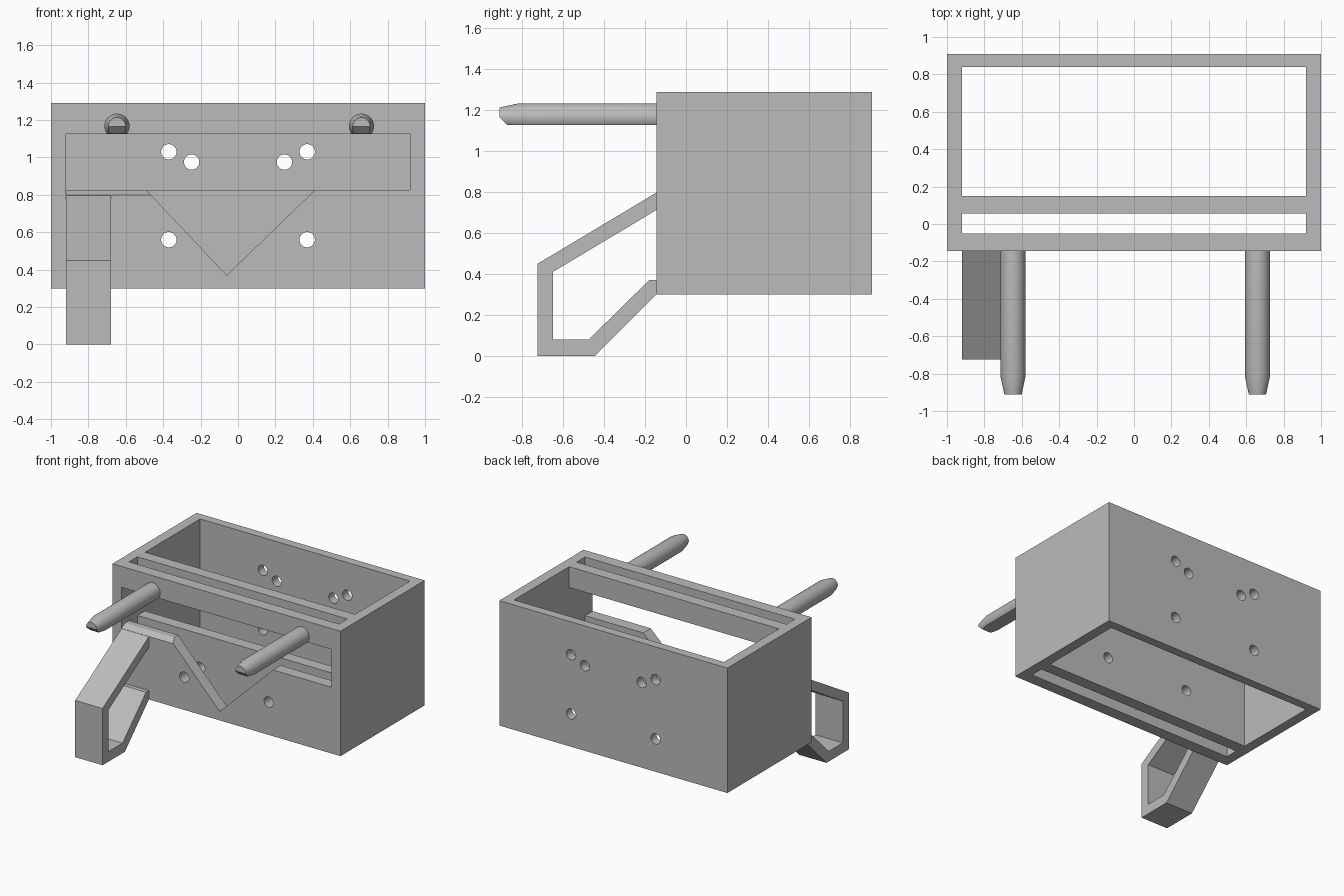
import bpy
import bmesh
import math
from mathutils import Matrix, Vector

cube = bpy.data.objects.get("Cube")
if cube:
    bpy.data.objects.remove(cube, do_unlink=True)

grey = bpy.data.materials.new("plain grey")
grey.use_nodes = True
COLOUR = (0.5, 0.5, 0.5, 1)
grey.diffuse_color = COLOUR
grey.node_tree.nodes["Principled BSDF"].inputs["Base Color"].default_value = COLOUR


def finish(name, bm):
    bmesh.ops.recalc_face_normals(bm, faces=bm.faces)
    mesh = bpy.data.meshes.new(name)
    bm.to_mesh(mesh)
    bm.free()
    mesh.materials.append(grey)
    obj = bpy.data.objects.new(name, mesh)
    bpy.context.collection.objects.link(obj)
    return obj


def prism(name, points, axis, lo, hi):
    """Extrude a flat outline along x (outline in y,z) or y (outline in x,z)."""
    def place(p, d):
        return Vector((d, *p)) if axis == "x" else Vector((p[0], d, p[1]))
    bm = bmesh.new()
    face = bm.faces.new([bm.verts.new(place(p, lo)) for p in points])
    out = bmesh.ops.extrude_face_region(bm, geom=[face])
    moved = [v for v in out["geom"] if isinstance(v, bmesh.types.BMVert)]
    bmesh.ops.translate(bm, verts=moved, vec=place((0, 0), hi - lo))
    return finish(name, bm)


def box(name, x, y, z):
    return prism(name, [(x[0], z[0]), (x[1], z[0]), (x[1], z[1]), (x[0], z[1])], "y", *y)


def rod(name, x, z, rings, sides):
    """Round bar along y through (y, radius) rings."""
    bm = bmesh.new()
    loops = []
    for y, r in rings:
        angles = [2 * math.pi * i / sides for i in range(sides)]
        loops.append([bm.verts.new((x + r * math.cos(a), y, z + r * math.sin(a))) for a in angles])
    for a, b in zip(loops, loops[1:]):
        for i in range(sides):
            j = (i + 1) % sides
            bm.faces.new((a[i], a[j], b[j], b[i]))
    bm.faces.new(loops[0])
    bm.faces.new(loops[-1])
    return finish(name, bm)


def cut(target, cutters):
    """Subtract each cutter, then bake the result and drop the cutters."""
    for c in cutters:
        c.hide_render = True
        mod = target.modifiers.new("cut", "BOOLEAN")
        mod.operation, mod.solver, mod.object = "DIFFERENCE", "EXACT", c
        bpy.context.view_layer.objects.active = target
        bpy.ops.object.modifier_apply(modifier=mod.name)
        bpy.data.objects.remove(c, do_unlink=True)


def smooth(obj):
    bpy.ops.object.select_all(action="DESELECT")
    obj.select_set(True)
    bpy.context.view_layer.objects.active = obj
    bpy.ops.object.shade_smooth_by_angle(angle=math.radians(14))


# Housing: open-ended box with a double front wall
FRONT, BACK, INNER = -0.145, 0.91, 0.92
housing = box("housing", (-1, 1), (FRONT, BACK), (0.3, 1.29))
cavity = box("cavity_cutter", (-INNER, INNER), (0.15, 0.84), (0, 2))
gap = box("gap_cutter", (-INNER, INNER), (-0.05, 0.055), (0, 2))
window = box("window_cutter", (-INNER, INNER), (-0.3, 0.3), (0.825, 1.125))
# V notch in the outer front wall only
notch = prism("notch_cutter", [(-0.49, 0.825), (-0.06, 0.37), (0.41, 0.825), (0.41, 0.9), (-0.49, 0.9)],
              "y", -0.3, 0)
# Sloped lip above the hook
lip = prism("lip_cutter", [(FRONT - 0.05, 0.77), (-0.1, 0.825), (-0.1, 0.9), (FRONT - 0.05, 0.9)],
            "x", -INNER, -0.3)
holes = [rod("hole_cutter", s * x, z, [(-0.4, 0.041), (1.2, 0.041)], 32)
         for s in (-1, 1) for x, z in ((0.37, 0.56), (0.37, 1.03), (0.248, 0.975))]
cut(housing, [cavity, gap, window, notch, lip] + holes)
smooth(housing)

# Bent hook under the right-hand peg
prism("hook", [(FRONT, 0.797), (-0.725, 0.45), (-0.725, 0), (-0.445, 0), (FRONT, 0.3), (FRONT, 0.37),
               (-0.18, 0.37), (-0.475, 0.08), (-0.65, 0.08), (-0.65, 0.41), (FRONT, 0.712)],
      "x", -INNER, -0.68)

# Pegs with a tapered tip and flattened underside
for name, x in (("right_peg", -0.647), ("left_peg", 0.66)):
    peg = rod(name, x, 1.167, [(FRONT, 0.067), (-0.815, 0.067), (-0.912, 0.046)], 48)
    flat = prism("flat_cutter", [(0, 1.127), (-0.873, 1.127), (-0.95, 1.204), (-0.95, 1), (0, 1)],
                 "x", x - 0.2, x + 0.2)
    cut(peg, [flat])
    smooth(peg)
